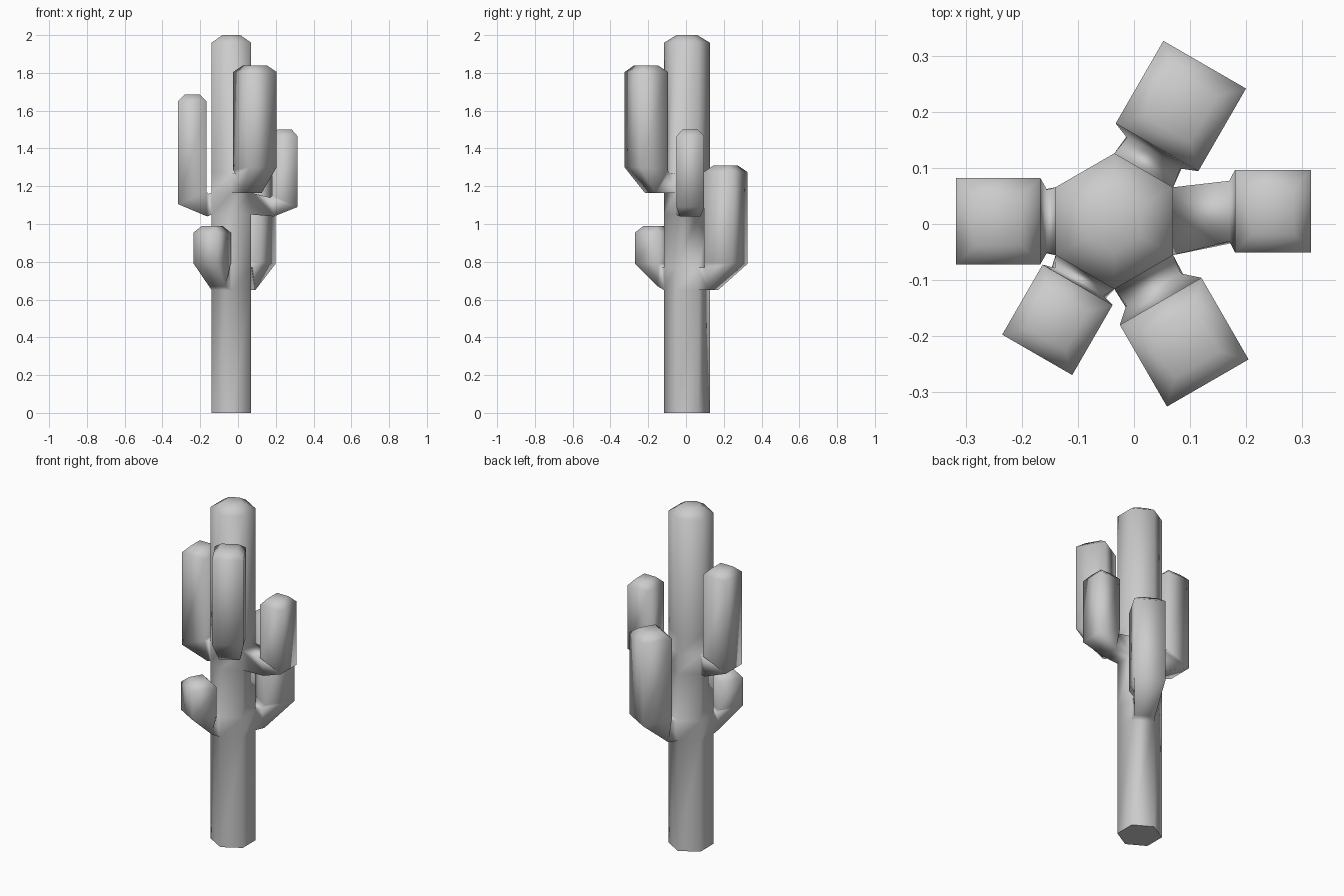
import bpy, bmesh, math

if "Cube" in bpy.data.objects:
    bpy.data.objects.remove(bpy.data.objects["Cube"])

CX, CY, R = -0.035, 0.005, 0.121
LEVELS = [0, 0.65, 0.77, 1.05, 1.165, 1.27, 1.96]
bm = bmesh.new()


def hexagon(r, z):
    return [bm.verts.new((CX + r * math.cos(math.radians(60 * k - 30)),
                          CY + r * math.sin(math.radians(60 * k - 30)), z))
            for k in range(6)]


def bridge(a, b, skip=()):
    n = len(a)
    for i in range(n):
        if i not in skip:
            j = (i + 1) % n
            bm.faces.new((a[i], a[j], b[j], b[i]))


# side (x 60 degrees), trunk level, neck bottom (r, z), neck top (r, z), neck half width,
# arm inner r, outer r, half width, sideways shift, inner z, outer z, top z
ARMS = [
    (0, 3, (0.225, 1.04), (0.205, 1.14), 0.054, 0.215, 0.35, 0.0735, 0.018, 1.15, 1.09, 1.50),
    (1, 1, (0.158, 0.65), (0.14, 0.77), 0.055, 0.152, 0.322, 0.085, 0.0, 0.80, 0.79, 1.31),
    (3, 3, (0.128, 1.04), (0.12, 1.16), 0.056, 0.132, 0.282, 0.077, 0.0, 1.17, 1.105, 1.685),
    (4, 1, (0.15, 0.67), (0.125, 0.77), 0.05, 0.131, 0.275, 0.072, 0.0, 0.79, 0.79, 0.99),
    (5, 4, (0.225, 1.165), (0.14, 1.265), 0.056, 0.165, 0.333, 0.084, 0.0, 1.285, 1.30, 1.84),
]

# Trunk with a hole left where each arm grows out
rings = [hexagon(R, z) for z in LEVELS]
for i in range(len(rings) - 1):
    bridge(rings[i], rings[i + 1], [a[0] for a in ARMS if a[1] == i])
crown = hexagon(0.055, 2.0)
bridge(rings[-1], crown)
bm.faces.new(crown)
base = bm.faces.new(rings[0][::-1])

# Arms: neck, elbow, upright and rounded tip
for side, lev, low, high, nh, ri, ro, h, shift, zi, zo, zt in ARMS:
    t = math.radians(60 * side)

    def ring(outer, inner, half):
        pts = [(outer, -half), (outer, half), (inner, half), (inner, -half)]
        return [bm.verts.new((CX + r * math.cos(t) - (s + shift) * math.sin(t),
                              CY + r * math.sin(t) + (s + shift) * math.cos(t), z))
                for (r, z), s in pts]

    n = (side + 1) % 6
    prev = [rings[lev][side], rings[lev][n], rings[lev + 1][n], rings[lev + 1][side]]
    mid, rad = (ri + ro) / 2, (ro - ri) / 2 * 0.55
    for cur in (ring(low, high, nh),
                ring((ro, zo), (ri, zi), h),
                ring((ro, zt - 0.035), (ri, zt - 0.035), h),
                ring((mid + rad, zt), (mid - rad, zt), h * 0.55)):
        bridge(prev, cur)
        prev = cur
    bm.faces.new(prev)

bmesh.ops.recalc_face_normals(bm, faces=bm.faces)
for f in bm.faces:
    f.smooth = True
for e in base.edges:
    e.smooth = False

mesh = bpy.data.meshes.new("cactus")
bm.to_mesh(mesh)
bm.free()
bpy.context.collection.objects.link(bpy.data.objects.new("cactus", mesh))
